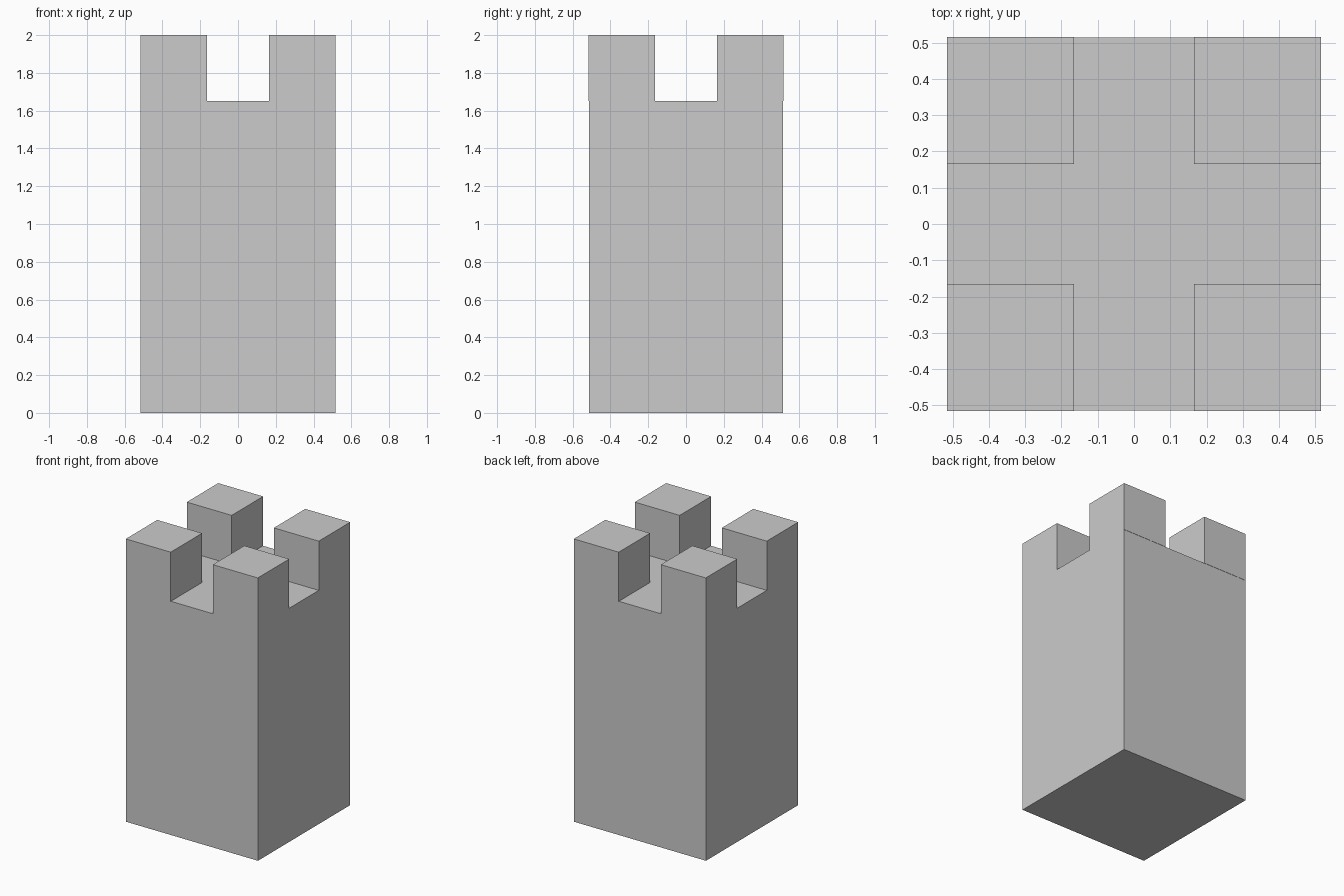
import bpy

if "Cube" in bpy.data.objects:
    bpy.data.objects.remove(bpy.data.objects["Cube"])

HALF = 0.516    # half width of the tower
GAP = 0.165     # half width of the openings between the merlons
FLOOR = 1.652   # height of the roof floor
TOP = 2.0


def box(name, low, high):
    centre = [(a + b) / 2 for a, b in zip(low, high)]
    bpy.ops.mesh.primitive_cube_add(size=1, location=centre)
    obj = bpy.context.object
    obj.name = name
    obj.scale = [b - a for a, b in zip(low, high)]
    bpy.ops.object.transform_apply(location=True, rotation=False, scale=True)
    # Keep the origin at the world centre so mirroring works about it
    return obj


# Square tower shaft
box("tower_shaft", (-HALF, -HALF + 0.002, 0), (HALF, HALF - 0.002, FLOOR))

# Corner merlons: one block mirrored to all four corners
merlons = box("corner_merlons", (GAP, GAP, FLOOR), (HALF, HALF, TOP))
mirror = merlons.modifiers.new("four_corners", 'MIRROR')
mirror.use_axis = (True, True, False)
mirror.use_clip = False
mirror.use_mirror_merge = False
